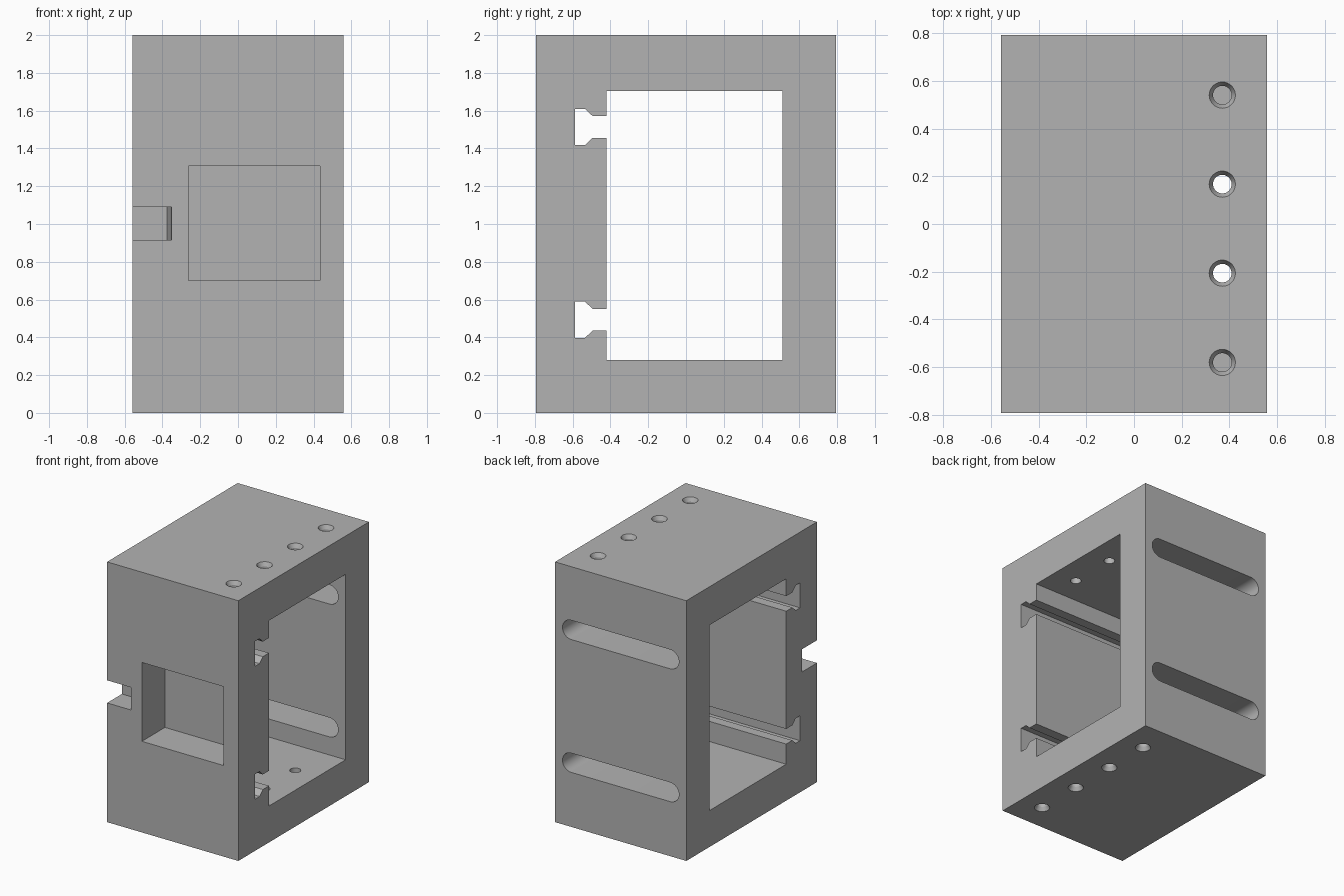
import bpy, bmesh, math
from mathutils import Matrix, Vector

cube = bpy.data.objects.get("Cube")
if cube:
    bpy.data.objects.remove(cube, do_unlink=True)

HX, HY, H = 0.558, 0.793, 2.0

grey = bpy.data.materials.new("plain grey")
grey.use_nodes = True
grey.diffuse_color = (0.45, 0.45, 0.45, 1)
grey.node_tree.nodes["Principled BSDF"].inputs["Base Color"].default_value = grey.diffuse_color


def finish(name, bm):
    bmesh.ops.recalc_face_normals(bm, faces=bm.faces)
    mesh = bpy.data.meshes.new(name)
    bm.to_mesh(mesh)
    bm.free()
    mesh.materials.append(grey)
    obj = bpy.data.objects.new(name, mesh)
    bpy.context.collection.objects.link(obj)
    return obj


def prism(name, points, axis, start, end):
    """Extrude a 2D outline along an axis; the outline uses the other two axes in order."""
    bm = bmesh.new()

    def place(p):
        co = list(p)
        co.insert(axis, start)
        return bm.verts.new(co)

    face = bm.faces.new([place(p) for p in points])
    ext = bmesh.ops.extrude_face_region(bm, geom=[face])
    move = Vector((0, 0, 0))
    move[axis] = end - start
    bmesh.ops.translate(bm, verts=[v for v in ext["geom"] if isinstance(v, bmesh.types.BMVert)], vec=move)
    return finish(name, bm)


def rect(a0, a1, b0, b1):
    return [(a0, b0), (a1, b0), (a1, b1), (a0, b1)]


def stadium(half, z, r, n=16):
    pts = []
    for cx, begin in ((half - r, -90), (r - half, 90)):
        for i in range(n + 1):
            a = math.radians(begin + 180 * i / n)
            pts.append((cx + r * math.cos(a), z + r * math.sin(a)))
    return pts


def hole(name, x, y, top, depth):
    """Chamfered round hole, turned from a half profile."""
    bm = bmesh.new()
    profile = [(0, 0.05), (0.055, 0.05), (0.055, 0), (0.039, -0.03), (0.039, -depth), (0, -depth)]
    vs = [bm.verts.new((r, 0, z)) for r, z in profile]
    es = [bm.edges.new(pair) for pair in zip(vs, vs[1:])]
    bmesh.ops.spin(bm, geom=vs + es, cent=(0, 0, 0), axis=(0, 0, 1), angle=math.tau, steps=32)
    bmesh.ops.remove_doubles(bm, verts=bm.verts, dist=1e-4)
    if not top:
        bmesh.ops.rotate(bm, verts=bm.verts, cent=(0, 0, 0), matrix=Matrix.Rotation(math.pi, 3, 'X'))
    bmesh.ops.translate(bm, verts=bm.verts, vec=(x, y, H if top else 0))
    return finish(name, bm)


housing = prism("housing", rect(-HX, HX, -HY, HY), 2, 0, H)

# Side-to-side window with two flared rail grooves in its front wall
window = [(-0.42, 0.28), (0.51, 0.28), (0.51, 1.705), (-0.42, 1.705)]
for z in (1.514, 0.493):
    groove = [(-0.42, 0.058), (-0.495, 0.058), (-0.535, 0.096), (-0.588, 0.096)]
    window += [(y, z + w) for y, w in groove]
    window += [(y, z - w) for y, w in reversed(groove)]
cutters = [prism("window_cutter", window, 0, -1, 1)]

# Front pocket and corner notch with a slightly bowed end
cutters.append(prism("pocket_cutter", rect(-0.262, 0.434, 0.70, 1.306), 1, -1, -HY + 0.28))
bow = [(-0.375 + 0.022 * math.sin(math.pi / 2 * i / 6), -HY + 0.18 * (1 - i / 6)) for i in range(7)]
notch = [(-0.7, -HY + 0.18)] + bow + [(-0.353, -0.9), (-0.7, -0.9)]
cutters.append(prism("notch_cutter", notch, 2, 0.916, 1.09))

# Long rounded slots through the back wall
for z in (1.514, 0.493):
    cutters.append(prism("back_slot_cutter", stadium(0.495, z, 0.074), 1, 0.4, 1))

# Rows of bolt holes on top and bottom; the end ones are blind
for top in (True, False):
    for y, depth in ((0.54, 0.27), (0.167, 0.35), (-0.206, 0.35), (-0.58, 0.27)):
        cutters.append(hole("bolt_hole_cutter", 0.37, y, top, depth))

bpy.context.view_layer.objects.active = housing
for cutter in cutters:
    mod = housing.modifiers.new("cut", 'BOOLEAN')
    mod.operation = 'DIFFERENCE'
    mod.solver = 'EXACT'
    mod.object = cutter
    bpy.ops.object.modifier_apply(modifier=mod.name)
    bpy.data.objects.remove(cutter, do_unlink=True)

bpy.ops.object.select_all(action='DESELECT')
housing.select_set(True)
bpy.ops.object.shade_smooth_by_angle(angle=math.radians(25))
